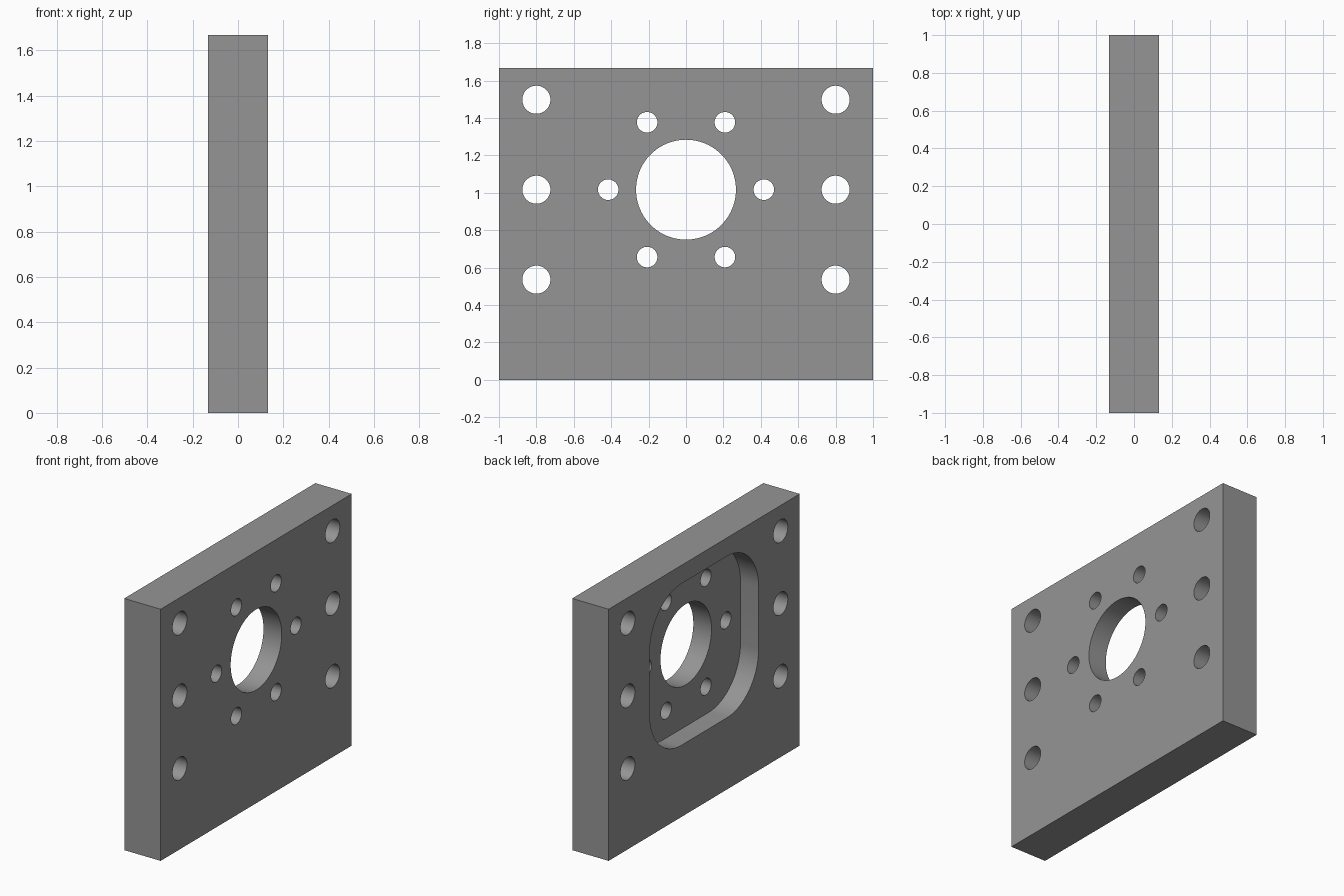
import bpy
import bmesh
import math
from mathutils import Matrix

if "Cube" in bpy.data.objects:
    bpy.data.objects.remove(bpy.data.objects["Cube"])

T, H = 0.2667, 1.667        # plate thickness and height
ZC = 1.017                  # height of the bore centre

steel = bpy.data.materials.new("plain grey")
steel.diffuse_color = (0.30, 0.30, 0.30, 1)
steel.use_nodes = True
steel.node_tree.nodes["Principled BSDF"].inputs["Base Color"].default_value = steel.diffuse_color


def add_object(name, bm):
    bmesh.ops.recalc_face_normals(bm, faces=bm.faces)
    mesh = bpy.data.meshes.new(name)
    bm.to_mesh(mesh)
    bm.free()
    ob = bpy.data.objects.new(name, mesh)
    bpy.context.collection.objects.link(ob)
    return ob


def prism(name, outline, x0, x1):
    """Extrude a (y, z) outline from x0 to x1."""
    bm = bmesh.new()
    face = bm.faces.new([bm.verts.new((x0, y, z)) for y, z in outline])
    ext = bmesh.ops.extrude_face_region(bm, geom=[face])
    verts = [v for v in ext["geom"] if isinstance(v, bmesh.types.BMVert)]
    bmesh.ops.translate(bm, verts=verts, vec=(x1 - x0, 0, 0))
    return add_object(name, bm)


def arc(cy, cz, r, a0, a1, n):
    return [(cy + r * math.cos(math.radians(a0 + (a1 - a0) * i / n)),
             cz + r * math.sin(math.radians(a0 + (a1 - a0) * i / n)))
            for i in range(n + 1)]


def hole(y, z, r, n):
    return prism("hole_cutter", arc(y, z, r, 0, 360, n)[:-1], -T, T)


# Mounting plate
bm = bmesh.new()
bmesh.ops.create_cube(bm, size=1, matrix=Matrix.Translation((0, 0, H / 2))
                      @ Matrix.Diagonal((T, 2, H, 1)))
plate = add_object("mounting_plate", bm)
plate.data.materials.append(steel)

# Rounded pocket in the left face, half the plate deep
hy, hz, r, pz = 0.57, 0.535, 0.33, 1.01
outline = []
for sy, sz, a in ((1, 1, 0), (-1, 1, 90), (-1, -1, 180), (1, -1, 270)):
    outline += arc(sy * (hy - r), pz + sz * (hz - r), r, a, a + 90, 16)
cutters = [prism("pocket_cutter", outline, -T, 0)]

# Central bore and its ring of six screw holes
cutters.append(hole(0, ZC, 0.267, 96))
for k in range(6):
    a = math.radians(60 * k)
    cutters.append(hole(0.416 * math.cos(a), ZC + 0.416 * math.sin(a), 0.055, 40))

# Three bolt holes along each side
for side in (-1, 1):
    for dz in (-0.481, 0, 0.481):
        cutters.append(hole(0.8 * side, ZC + dz, 0.075, 48))

for c in cutters:
    c.hide_render = True
    mod = plate.modifiers.new("cut", 'BOOLEAN')
    mod.operation, mod.solver, mod.object = 'DIFFERENCE', 'EXACT', c

# Bake the cuts and remove the cutters
deps = bpy.context.evaluated_depsgraph_get()
baked = bpy.data.meshes.new_from_object(plate.evaluated_get(deps))
plate.modifiers.clear()
plate.data = baked
baked.materials.clear()
baked.materials.append(steel)
for p in baked.polygons:
    p.material_index = 0
for c in cutters:
    bpy.data.objects.remove(c)

# Smooth hole walls, sharp rims
bpy.context.view_layer.objects.active = plate
plate.select_set(True)
bpy.ops.object.shade_smooth_by_angle(angle=math.radians(30))
